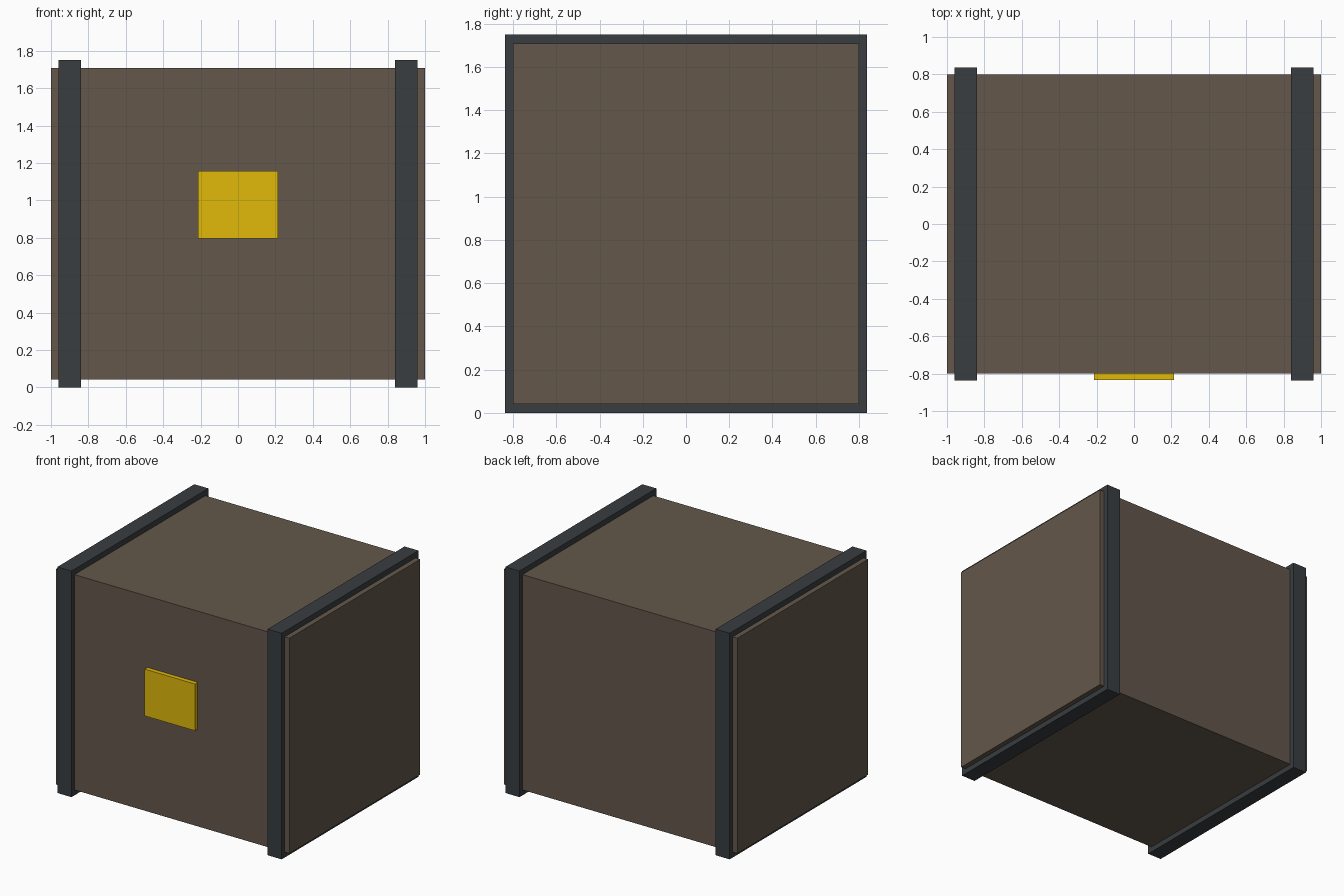
import bpy

if "Cube" in bpy.data.objects:
    bpy.data.objects.remove(bpy.data.objects["Cube"])


def material(name, rgb):
    m = bpy.data.materials.new(name)
    m.diffuse_color = (*rgb, 1)
    m.use_nodes = True
    m.node_tree.nodes["Principled BSDF"].inputs["Base Color"].default_value = m.diffuse_color
    return m


def box(name, lo, hi, mat):
    bpy.ops.mesh.primitive_cube_add(size=1, location=[(a + b) / 2 for a, b in zip(lo, hi)])
    ob = bpy.context.object
    ob.name = name
    ob.scale = [b - a for a, b in zip(lo, hi)]
    bpy.ops.object.transform_apply(location=False, rotation=False, scale=True)
    ob.data.materials.append(mat)
    return ob


wood = material("brown", (0.125, 0.095, 0.07))
iron = material("dark_grey", (0.04, 0.047, 0.052))
gold = material("gold", (0.75, 0.48, 0.003))

# Crate body
box("crate_body", (-1, -0.8, 0.042), (1, 0.8, 1.708), wood)

# Bands wrapped around both ends
for side, x in (("left", -0.9), ("right", 0.9)):
    box(side + "_band", (x - 0.06, -0.837, 0), (x + 0.06, 0.837, 1.75), iron)

# Front latch plate, set slightly into the body
box("latch_plate", (-0.215, -0.834, 0.795), (0.215, -0.79, 1.157), gold)
